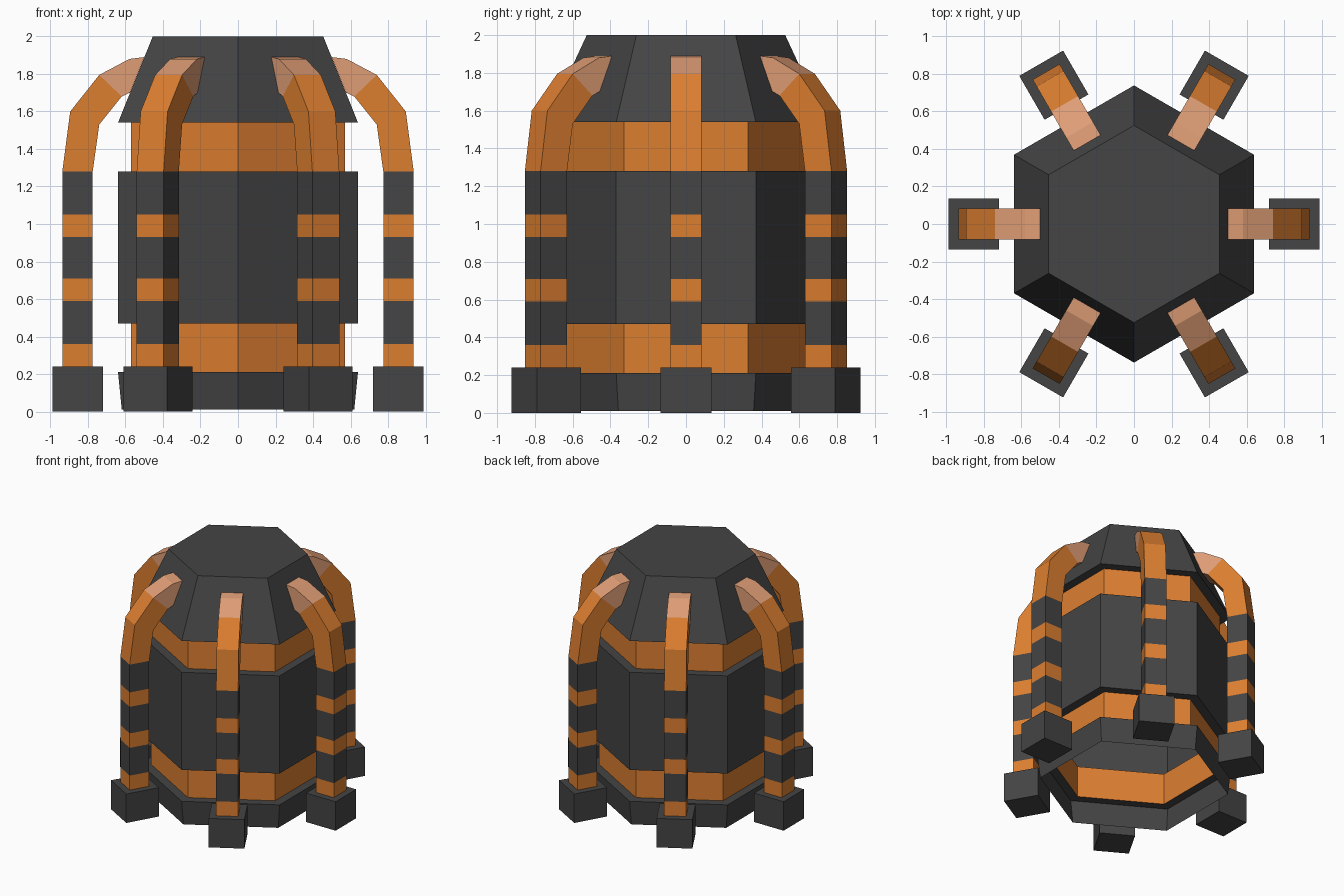
import bpy, bmesh, math
from mathutils import Matrix

if "Cube" in bpy.data.objects:
    bpy.data.objects.remove(bpy.data.objects["Cube"])


def material(name, rgb):
    m = bpy.data.materials.new(name)
    m.diffuse_color = (*rgb, 1)
    m.use_nodes = True
    m.node_tree.nodes["Principled BSDF"].inputs["Base Color"].default_value = m.diffuse_color
    return m


MATS = [material("charcoal", (0.058, 0.058, 0.058)),
        material("orange", (0.72, 0.21, 0.03)),
        material("pale orange", (0.74, 0.34, 0.18))]
DARK, ORANGE, PALE = 0, 1, 2


def loft(name, rings, colours, cap_start, cap_end, angle=0.0):
    """Skin a list of closed rings; colours has one index per span."""
    bm = bmesh.new()
    loops = [[bm.verts.new(p) for p in r] for r in rings]
    n = len(loops[0])
    for a, b, c in zip(loops, loops[1:], colours):
        for k in range(n):
            j = (k + 1) % n
            bm.faces.new((a[k], a[j], b[j], b[k])).material_index = c
    if cap_start:
        bm.faces.new(loops[0][::-1]).material_index = colours[0]
    if cap_end:
        bm.faces.new(loops[-1]).material_index = colours[-1]
    bm.transform(Matrix.Rotation(angle, 4, 'Z'))
    me = bpy.data.meshes.new(name)
    bm.to_mesh(me)
    bm.free()
    for m in MATS:
        me.materials.append(m)
    ob = bpy.data.objects.new(name, me)
    bpy.context.collection.objects.link(ob)
    return ob


def hexagon(apothem, z):
    r = apothem / math.cos(math.pi / 6)
    return [(r * math.cos(math.radians(30 + 60 * k)),
             r * math.sin(math.radians(30 + 60 * k)), z) for k in range(6)]


def section(outer, inner, half):
    """Rectangular cross-section between an outer and an inner (x, z) point."""
    (xo, zo), (xi, zi) = outer, inner
    return [(xi, -half, zi), (xo, -half, zo), (xo, half, zo), (xi, half, zi)]


# Hexagonal tank shell, open underneath: (apothem, z)
profile = [(0.62, 0.01), (0.64, 0.21), (0.57, 0.21), (0.57, 0.47), (0.64, 0.47),
           (0.64, 1.28), (0.57, 1.28), (0.57, 1.54), (0.64, 1.54), (0.455, 2.0)]
loft("tank_body", [hexagon(a, z) for a, z in profile],
     [DARK, DARK, ORANGE, DARK, DARK, DARK, ORANGE, DARK, DARK], False, True)

# Striped pipe leg, then an arch bending into the sloped cap
stripes = [0.24, 0.36, 0.59, 0.71, 0.93, 1.05, 1.28]
leg = [section((0.937, z), (0.775, z), 0.083) for z in stripes]
arch = [((0.895, 1.60), (0.74, 1.53)), ((0.74, 1.795), (0.62, 1.68)),
        ((0.58, 1.88), (0.577, 1.70)), ((0.50, 1.89), (0.572, 1.71))]
leg += [section(o, i, 0.083) for o, i in arch]
leg_colours = [ORANGE, DARK] * 3 + [ORANGE, ORANGE, PALE, PALE]

foot = [section((0.99, z), (0.72, z), 0.135) for z in (0.0, 0.24)]

for k in range(6):
    a = math.radians(60 * k)
    loft(f"pipe_leg_{k + 1}", leg, leg_colours, False, True, a)
    loft(f"foot_block_{k + 1}", foot, [DARK], True, True, a)
